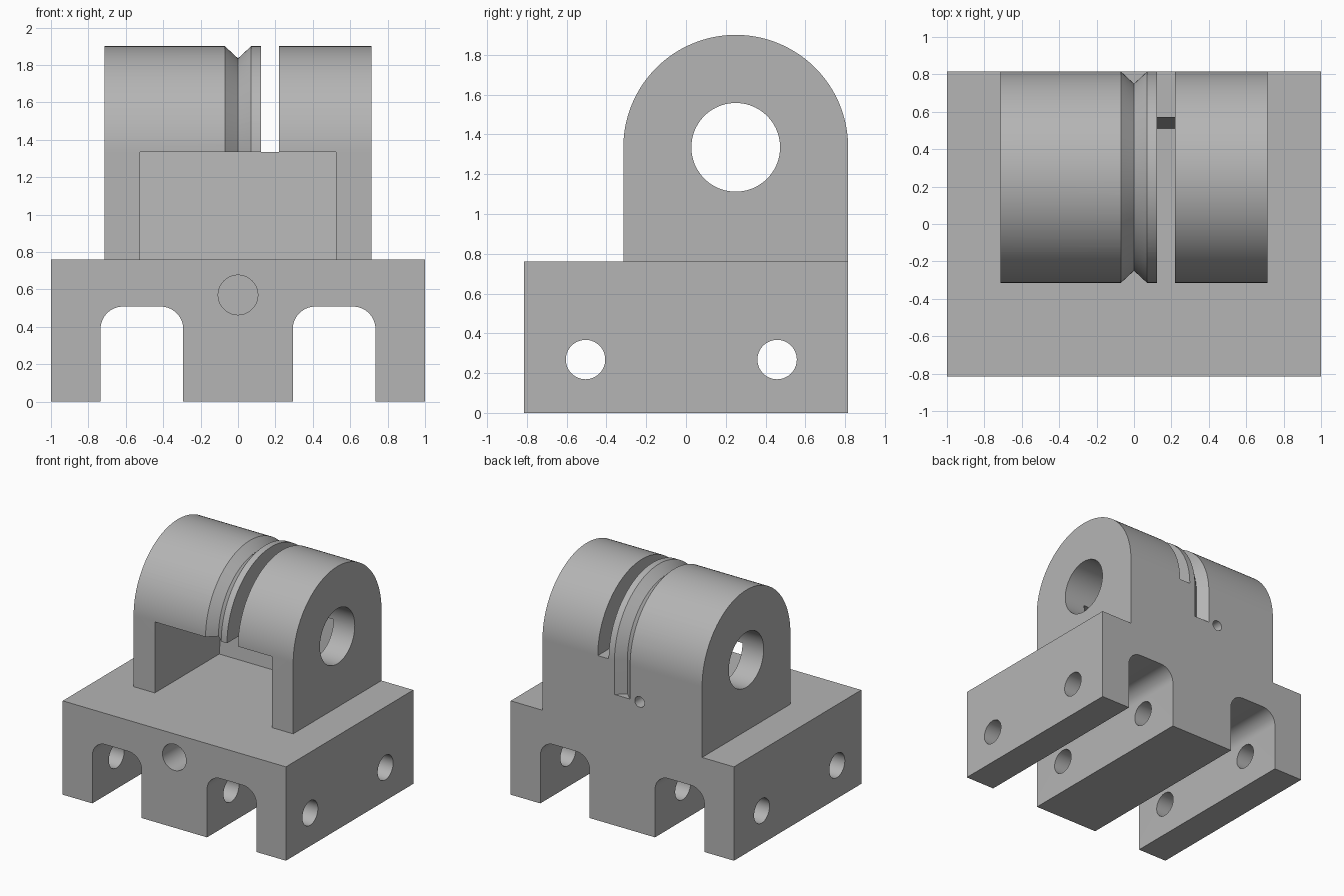
import bpy, bmesh
from math import sin, cos, pi, radians

if "Cube" in bpy.data.objects:
    bpy.data.objects.remove(bpy.data.objects["Cube"], do_unlink=True)

grey = bpy.data.materials.new("plain grey")
grey.use_nodes = True
COLOUR = (0.46, 0.46, 0.46, 1)
grey.diffuse_color = COLOUR
grey.node_tree.nodes["Principled BSDF"].inputs["Base Color"].default_value = COLOUR


def loft(name, rings):
    """Closed solid through a list of equal-length point rings."""
    bm = bmesh.new()
    loops = [[bm.verts.new(p) for p in ring] for ring in rings]
    n = len(loops[0])
    for a, b in zip(loops, loops[1:]):
        for i in range(n):
            j = (i + 1) % n
            bm.faces.new((a[i], a[j], b[j], b[i]))
    bm.faces.new(loops[0])
    bm.faces.new(loops[-1])
    bmesh.ops.recalc_face_normals(bm, faces=bm.faces)
    mesh = bpy.data.meshes.new(name)
    bm.to_mesh(mesh)
    bm.free()
    mesh.materials.append(grey)
    ob = bpy.data.objects.new(name, mesh)
    bpy.context.collection.objects.link(ob)
    return ob


def prism(name, axis, profile, lo, hi):
    """Extrude a 2D profile along x (profile is y, z) or y (profile is x, z)."""
    place = (lambda t, p: (t, *p)) if axis == "x" else (lambda t, p: (p[0], t, p[1]))
    return loft(name, [[place(t, p) for p in profile] for t in (lo, hi)])


def arc(cu, cv, r, start, end, steps):
    angles = [radians(start + (end - start) * i / steps) for i in range(steps + 1)]
    return [(cu + r * cos(a), cv + r * sin(a)) for a in angles]


def circle(cu, cv, r, steps=64):
    return arc(cu, cv, r, 0, 360, steps)[:-1]


def rect(u0, v0, u1, v1):
    return [(u0, v0), (u1, v0), (u1, v1), (u0, v1)]


def combine(ob, other, operation="DIFFERENCE"):
    """Apply a boolean and discard the second solid."""
    mod = ob.modifiers.new("cut", "BOOLEAN")
    mod.object, mod.operation, mod.solver = other, operation, "EXACT"
    bpy.context.view_layer.update()
    result = bpy.data.meshes.new_from_object(
        ob.evaluated_get(bpy.context.evaluated_depsgraph_get()))
    ob.modifiers.clear()
    ob.data = result
    bpy.data.objects.remove(other, do_unlink=True)


FRONT, BACK = -0.315, 0.815
CY, CZ, R = 0.25, 1.335, 0.565

# Rounded upper housing, with its foot sunk into the base
housing = prism("housing", "x",
                [(FRONT, 0.6), (BACK, 0.6)] + arc(CY, CZ, R, 0, 180, 96),
                -0.715, 0.715)

# Front pocket with a leaning back wall
combine(housing, prism("pocket", "x",
                       [(-0.6, 0.5), (0.483, 0.5), (0.57, CZ), (-0.6, CZ)],
                       -0.525, 0.525))
# Narrow slot over the top
combine(housing, prism("slot", "x",
                       [(-0.6, 1.3), (0.56, 1.3), (0.57, CZ), (1, CZ), (1, 2.1), (-0.6, 2.1)],
                       0.122, 0.22))
# Bore along x
combine(housing, prism("bore", "x", circle(CY, CZ, 0.223, 80), -1, 1))

# V groove swept over the housing
DEPTH, LIP, HALF = 0.065, 0.03, 0.07
WIDE = HALF * (DEPTH + LIP) / DEPTH
path = [(0, -0.275)] + [(pi * i / 96, 0) for i in range(97)] + [(pi, -0.15)]
rings = []
for a, drop in path:
    section = [(-WIDE, R + LIP), (0, R - DEPTH), (WIDE, R + LIP)]
    rings.append([(x, CY + r * cos(a), CZ + r * sin(a) + drop) for x, r in section])
combine(housing, loft("groove", rings))

# Base block joined to the housing
block = prism("bearing_block", "x", rect(-BACK, 0, BACK, 0.76), -1, 1)
combine(block, housing, "UNION")

# Two round-cornered channels under the base
for side in (-1, 1):
    half, top, rad = 0.221, 0.508, 0.12
    mid = side * 0.514
    outline = ([(mid - half, -0.2), (mid + half, -0.2)]
               + arc(mid + half - rad, top - rad, rad, 0, 90, 16)
               + arc(mid - half + rad, top - rad, rad, 90, 180, 16))
    combine(block, prism("channel", "y", outline, -1, 1))

# Cross holes through the legs
for y in (-0.505, 0.458):
    combine(block, prism("cross_hole", "x", circle(y, 0.268, 0.099), -1.2, 1.2))

# Blind holes in the front and back faces
combine(block, prism("front_hole", "y", circle(0, 0.57, 0.106), -1, -0.4))
combine(block, prism("back_hole", "y", circle(-0.155, 1.06, 0.043, 32), 0.7, 1))

bpy.ops.object.select_all(action="DESELECT")
block.select_set(True)
bpy.context.view_layer.objects.active = block
bpy.ops.object.shade_smooth_by_angle(angle=radians(25))
